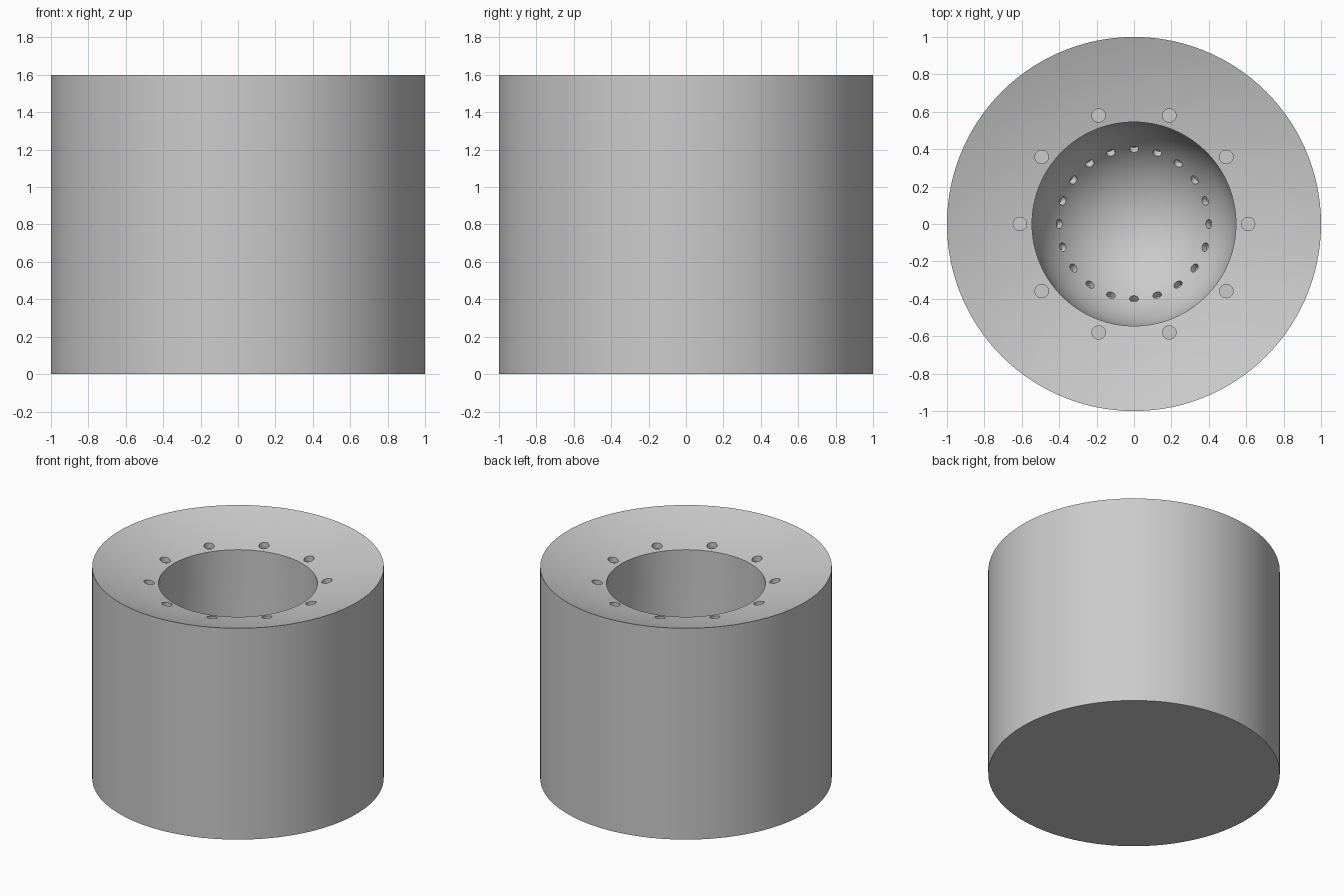
import bpy, bmesh
from math import sin, cos, pi, sqrt, radians
from mathutils import Matrix, Vector

cube = bpy.data.objects.get("Cube")
if cube:
    bpy.data.objects.remove(cube)

HEIGHT, BORE, DISH = 1.6, 0.545, 2.9
BOWL_Z = 0.9  # centre of the hemispherical bore floor


def dish_z(r):
    """Height of the shallow spherical top at radius r."""
    return HEIGHT + sqrt(DISH**2 - 1) - sqrt(DISH**2 - r * r)


def new_object(name, bm):
    mesh = bpy.data.meshes.new(name)
    bm.to_mesh(mesh)
    bm.free()
    ob = bpy.data.objects.new(name, mesh)
    bpy.context.collection.objects.link(ob)
    return ob


# Grey material
grey = bpy.data.materials.new("plain grey")
grey.use_nodes = True
colour = (0.6, 0.6, 0.6, 1)
grey.diffuse_color = colour
grey.node_tree.nodes["Principled BSDF"].inputs["Base Color"].default_value = colour

# Body profile: base, outer wall, dished top, bore wall, round bore floor
profile = [(0, 0), (1, 0)]
for i in range(9):
    r = 1 + (BORE - 1) * i / 8
    profile.append((r, dish_z(r)))
for i in range(25):
    a = pi / 2 * i / 24
    profile.append((BORE * cos(a) if i < 24 else 0, BOWL_Z - BORE * sin(a)))

bm = bmesh.new()
verts = [bm.verts.new((r, 0, z)) for r, z in profile]
edges = [bm.edges.new(pair) for pair in zip(verts, verts[1:])]
bmesh.ops.spin(bm, geom=verts + edges, cent=(0, 0, 0), axis=(0, 0, 1),
               angle=2 * pi, steps=120, use_merge=True)
bmesh.ops.remove_doubles(bm, verts=bm.verts, dist=0.0001)
bmesh.ops.recalc_face_normals(bm, faces=bm.faces)
body = new_object("cylinder_body", bm)
body.data.materials.append(grey)

# Pocket cutters
bm = bmesh.new()


def add_pocket(point, normal, radius, depth):
    """Round pocket sunk into the surface at a point, along its normal."""
    turn = Vector((0, 0, 1)).rotation_difference(normal).to_matrix().to_4x4()
    bmesh.ops.create_cone(bm, cap_ends=True, segments=24, radius1=radius,
                          radius2=radius, depth=2 * depth,
                          matrix=Matrix.Translation(point) @ turn)


# Ten upright pockets in the dished top
for i in range(10):
    a = 2 * pi * i / 10
    add_pocket(Vector((0.61 * cos(a), 0.61 * sin(a), dish_z(0.61))),
               Vector((0, 0, 1)), 0.036, 0.035)

# Twenty small pockets square to the bore floor
for i in range(20):
    a = 2 * pi * i / 20
    out = Vector((0.4 * cos(a), 0.4 * sin(a), -sqrt(BORE**2 - 0.16)))
    add_pocket(out + Vector((0, 0, BOWL_Z)), -out.normalized(), 0.024, 0.035)

cutter = new_object("pocket_cutters", bm)
cutter.hide_render = True

# Cut the pockets, then smooth the curved faces
cut = body.modifiers.new("pockets", "BOOLEAN")
cut.operation, cut.solver, cut.object = "DIFFERENCE", "EXACT", cutter
bpy.ops.object.select_all(action="DESELECT")
body.select_set(True)
bpy.context.view_layer.objects.active = body
bpy.ops.object.modifier_apply(modifier=cut.name)
bpy.data.objects.remove(cutter)
bpy.ops.object.shade_smooth_by_angle(angle=radians(30))
